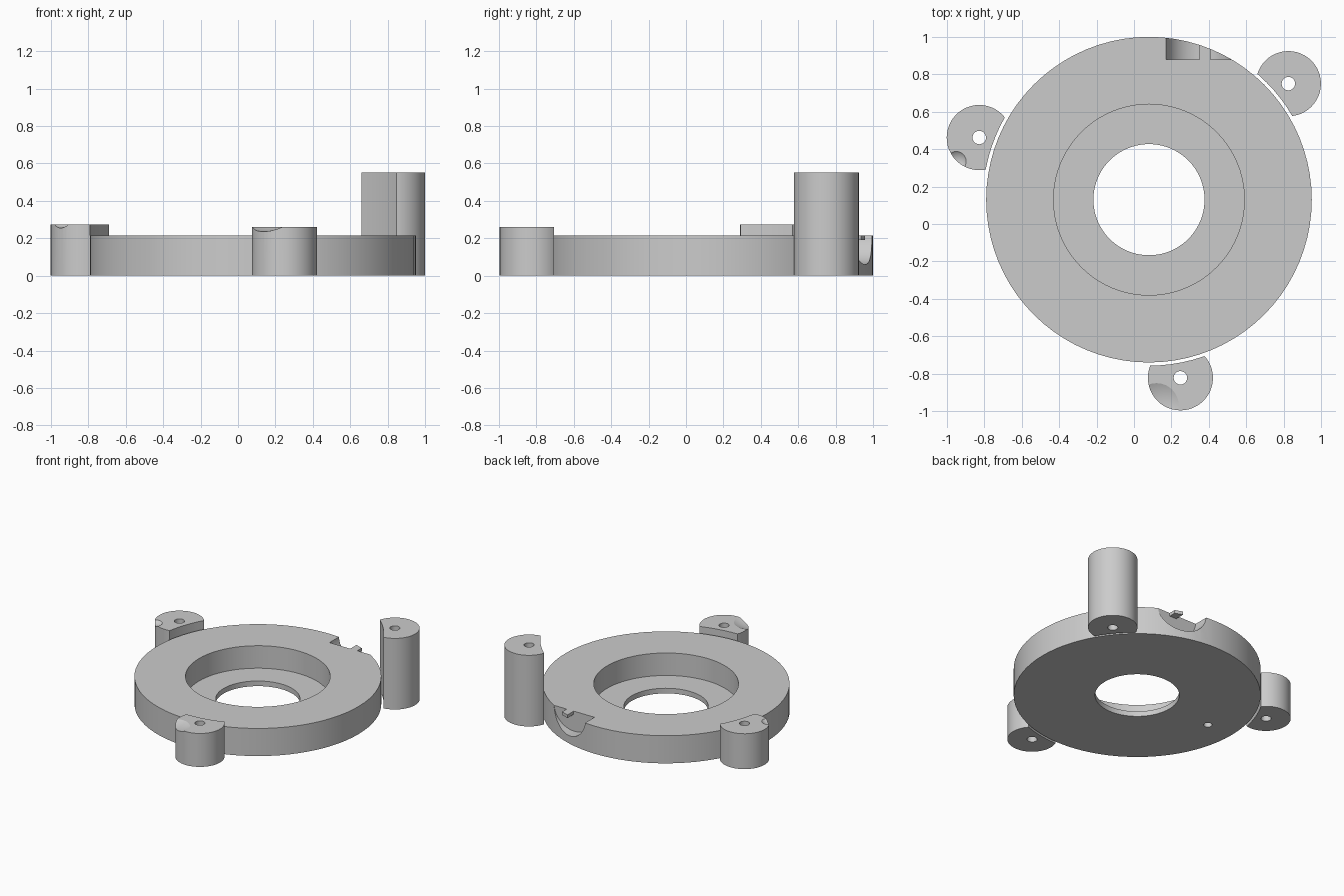
import bpy
import math
from mathutils import Matrix, Vector

cube = bpy.data.objects.get("Cube")
if cube:
    bpy.data.objects.remove(cube)

grey = bpy.data.materials.new("light_grey")
grey.use_nodes = True
grey.diffuse_color = (0.6, 0.6, 0.6, 1)
grey.node_tree.nodes["Principled BSDF"].inputs["Base Color"].default_value = (0.6, 0.6, 0.6, 1)


def finish(name):
    ob = bpy.context.object
    ob.name = name
    ob.data.materials.append(grey)
    return ob


def cylinder(name, x, y, z0, z1, r, sides=48):
    bpy.ops.mesh.primitive_cylinder_add(vertices=sides, radius=r, depth=z1 - z0,
                                        location=(x, y, (z0 + z1) / 2))
    return finish(name)


def ball(name, x, y, z, r):
    bpy.ops.mesh.primitive_uv_sphere_add(segments=48, ring_count=32, radius=r, location=(x, y, z))
    return finish(name)


def cut(ob, *cutters):
    """Subtract each cutter, bake the result and discard the cutter."""
    for c in cutters:
        mod = ob.modifiers.new("cut", "BOOLEAN")
        mod.operation = "DIFFERENCE"
        mod.solver = "EXACT"
        mod.object = c
        deps = bpy.context.evaluated_depsgraph_get()
        mesh = bpy.data.meshes.new_from_object(ob.evaluated_get(deps))
        ob.modifiers.clear()
        ob.data = mesh
        bpy.data.objects.remove(c)


def smooth(ob):
    bpy.ops.object.select_all(action="DESELECT")
    ob.select_set(True)
    bpy.context.view_layer.objects.active = ob
    bpy.ops.object.shade_smooth_by_angle(angle=math.radians(20))


# Main ring: stepped bore and a blind pin hole underneath
CX, CY = 0.08, 0.13
TOP = 0.215
ring = cylinder("base_ring", CX, CY, 0, TOP, 0.87, 80)
cut(ring,
    cylinder("pocket", CX, CY, 0.04, 0.4, 0.51, 80),
    cylinder("bore", CX, CY, -0.1, 0.3, 0.297, 80),
    cylinder("pin_hole", CX - 0.65, CY, -0.1, 0.13, 0.03, 24))

# Rounded notch in the back rim, bridged by a thin flush tab
bpy.ops.mesh.primitive_cylinder_add(vertices=64, radius=0.175, depth=0.3,
                                    location=(0.345, 1.03, 0.235),
                                    rotation=(math.pi / 2, 0, 0))
notch = finish("notch")
bpy.ops.mesh.primitive_cube_add(size=1, location=(0.38, 1.0, 0.34))
tab = finish("tab")
tab.data.transform(Matrix.Diagonal(Vector((0.06, 0.5, 0.3, 1))))
cut(notch, tab)
cut(ring, notch)
smooth(ring)

# Screw posts, each hollowed on the side facing the ring
posts = [("tall_post", 0.825, 0.75, 0.553),
         ("left_post", -0.827, 0.462, 0.275),
         ("front_post", 0.248, -0.822, 0.26)]
dents = {"left_post": (-0.95, 0.335, 0.335, 0.08),
         "front_post": (0.12, -0.97, 0.535, 0.3)}
for name, x, y, height in posts:
    post = cylinder(name, x, y, 0, height, 0.174)
    cut(post,
        cylinder("clearance", CX, CY, -0.2, 0.8, 0.887, 96),
        cylinder("screw_hole", x, y, -0.2, 0.8, 0.036, 24))
    if name in dents:
        cut(post, ball("dent", *dents[name]))
    smooth(post)
